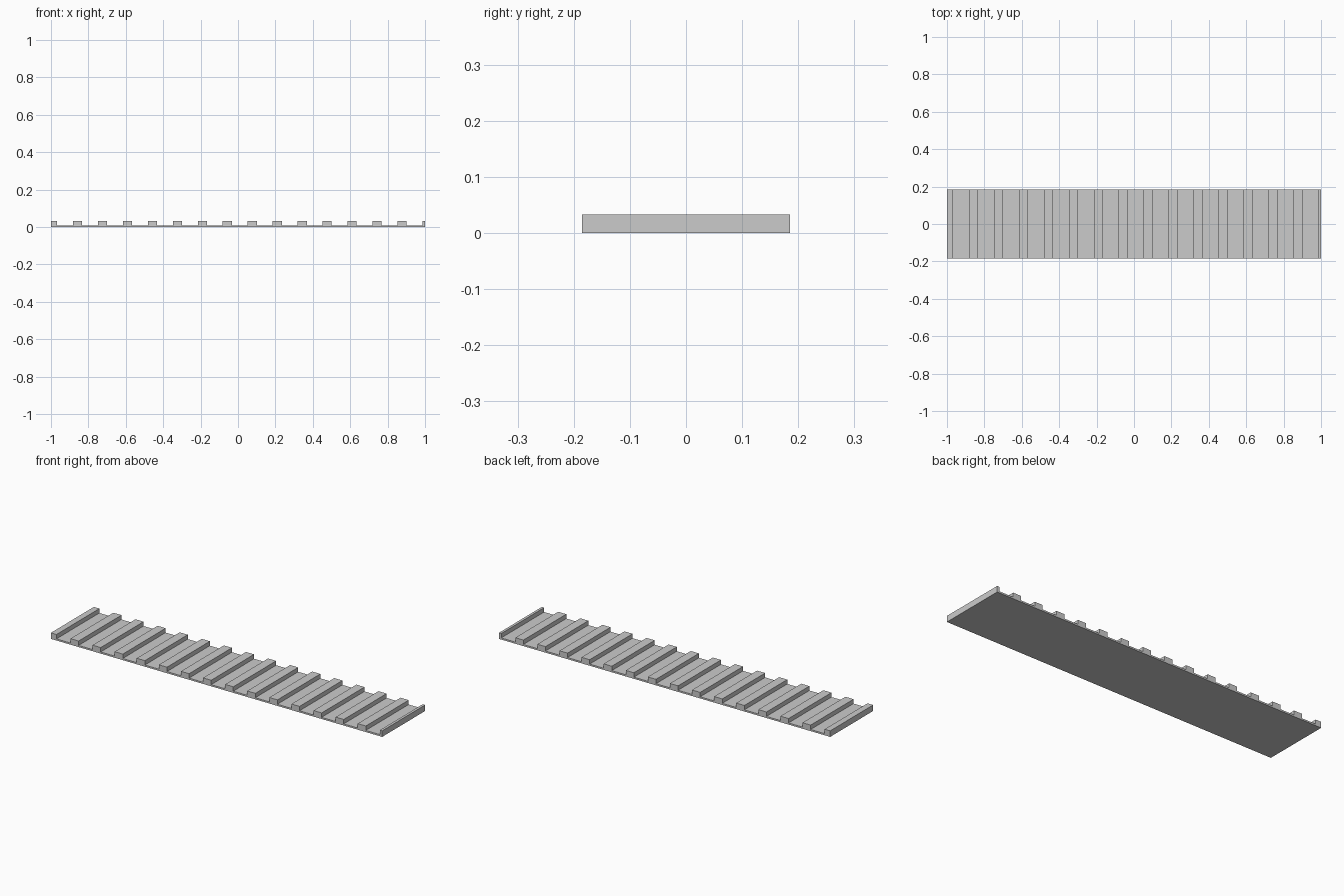
import bpy, bmesh

if "Cube" in bpy.data.objects:
    bpy.data.objects.remove(bpy.data.objects["Cube"])

# Layout of the ribbed panel
HALF_LENGTH, HALF_WIDTH = 1.0, 0.185
BASE_TOP, RIB_TOP = 0.009, 0.033
PITCH, RIB_WIDTH, FIRST_RIB = 0.1334, 0.049, -1.0154

grey = bpy.data.materials.new("plain_grey")
grey.diffuse_color = (0.6, 0.6, 0.6, 1)
grey.use_nodes = True
grey.node_tree.nodes["Principled BSDF"].inputs["Base Color"].default_value = grey.diffuse_color

# Side profile: flat underside, then ribs clipped by both panel ends
profile = [(-HALF_LENGTH, 0.0), (HALF_LENGTH, 0.0)]
for i in reversed(range(16)):
    left = FIRST_RIB + i * PITCH
    x0, x1 = max(left, -HALF_LENGTH), min(left + RIB_WIDTH, HALF_LENGTH)
    if x1 < HALF_LENGTH:
        profile.append((x1, BASE_TOP))
    profile += [(x1, RIB_TOP), (x0, RIB_TOP)]
    if x0 > -HALF_LENGTH:
        profile.append((x0, BASE_TOP))

# Extrude the profile across the panel width
bm = bmesh.new()
face = bm.faces.new([bm.verts.new((x, -HALF_WIDTH, z)) for x, z in profile])
extruded = bmesh.ops.extrude_face_region(bm, geom=[face])["geom"]
verts = [g for g in extruded if isinstance(g, bmesh.types.BMVert)]
bmesh.ops.translate(bm, verts=verts, vec=(0, 2 * HALF_WIDTH, 0))
bmesh.ops.recalc_face_normals(bm, faces=bm.faces)

mesh = bpy.data.meshes.new("ribbed_panel")
bm.to_mesh(mesh)
bm.free()
mesh.materials.append(grey)
panel = bpy.data.objects.new("ribbed_panel", mesh)
bpy.context.collection.objects.link(panel)
